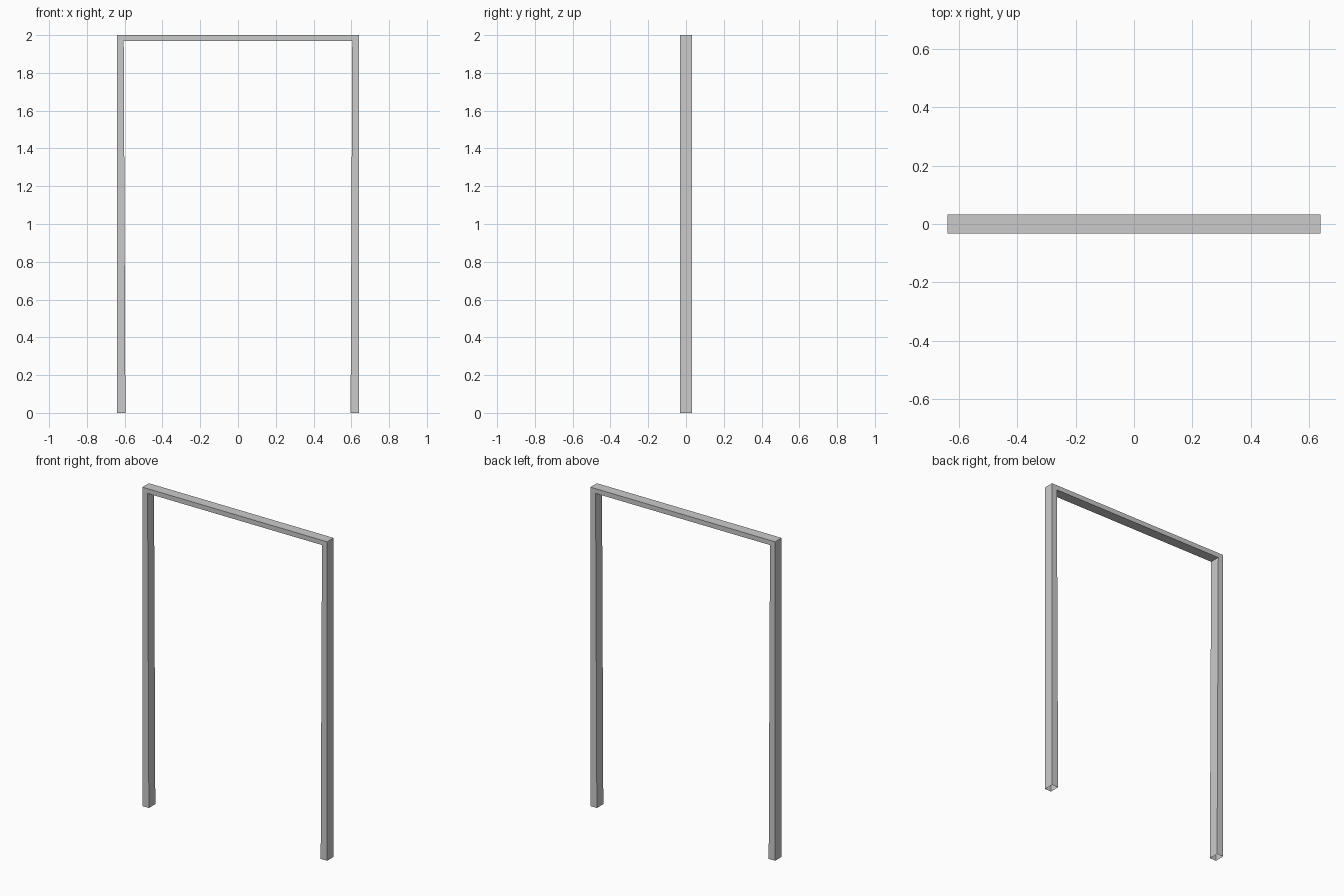
import bpy
import bmesh

if "Cube" in bpy.data.objects:
    bpy.data.objects.remove(bpy.data.objects["Cube"])

HALF_DEPTH = 0.032

# Half outline of the frame: outer foot, outer corner, inner corner, inner foot
half = [(0.641, 0.0), (0.641, 2.0), (0.605, 1.97), (0.596, 0.0)]
outer, inner = half[:2], half[2:]
outline = (outer + [(-x, z) for x, z in reversed(outer)]
           + [(-x, z) for x, z in inner[::-1]][::-1]
           + inner)

# Door frame: two slightly tapered legs and a lintel, extruded in depth
bm = bmesh.new()
order = [half[0], half[1], (-half[1][0], half[1][1]), (-half[0][0], 0.0),
         (-half[3][0], 0.0), (-half[2][0], half[2][1]), half[2], half[3]]
face = bm.faces.new([bm.verts.new((x, -HALF_DEPTH, z)) for x, z in order])
result = bmesh.ops.extrude_face_region(bm, geom=[face], use_keep_orig=True)
moved = [v for v in result["geom"] if isinstance(v, bmesh.types.BMVert)]
bmesh.ops.translate(bm, verts=moved, vec=(0, 2 * HALF_DEPTH, 0))
bmesh.ops.recalc_face_normals(bm, faces=bm.faces[:])

# The feet are open underneath
feet = [f for f in bm.faces if all(v.co.z < 1e-4 for v in f.verts)]
bmesh.ops.delete(bm, geom=feet, context='FACES_ONLY')

mesh = bpy.data.meshes.new("door_frame")
bm.to_mesh(mesh)
bm.free()
frame = bpy.data.objects.new("door_frame", mesh)
bpy.context.collection.objects.link(frame)
